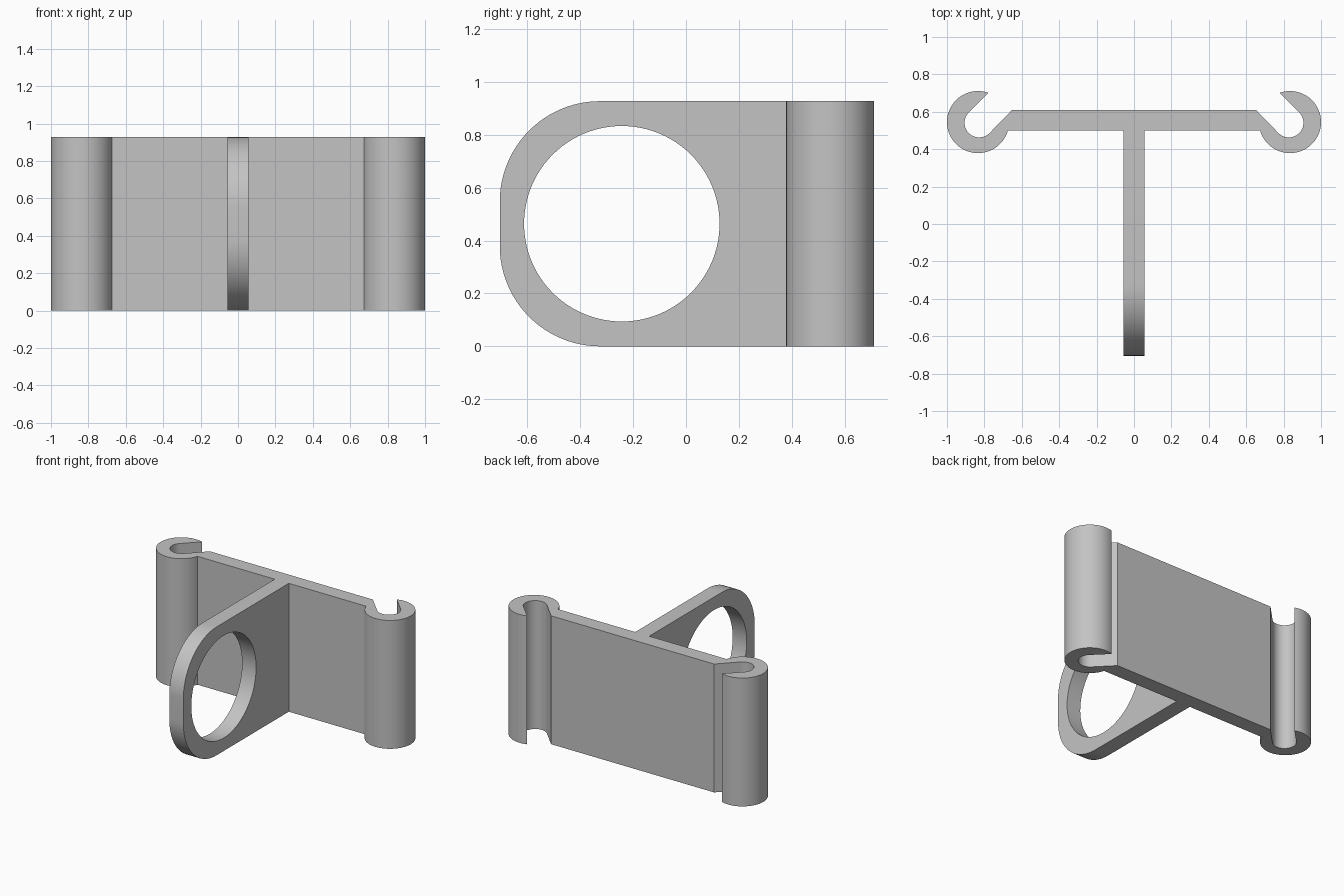
import bpy, bmesh
from math import cos, sin, radians

if "Cube" in bpy.data.objects:
    bpy.data.objects.remove(bpy.data.objects["Cube"])

HEIGHT = 0.928
FRONT = -0.705      # front of the ring web
HALF_WEB = 0.056    # half thickness of the web


def arc(cx, cy, r, start, end, steps):
    """Points on a circle from start to end, in degrees."""
    angles = [radians(start + (end - start) * i / steps) for i in range(steps + 1)]
    return [(cx + r * cos(a), cy + r * sin(a)) for a in angles]


# Left half of the T-shaped cross-section, ending in an open hook
half = [(HALF_WEB, FRONT), (HALF_WEB, 0.5)]
half += arc(0.834, 0.545, 0.166, -164.2, 109.5, 56)   # hook outside
half += arc(0.828, 0.541, 0.078, 45, -135, 32)        # hook inside
half += [(0.652, 0.61)]                               # edge of the plate
outline = half + [(-x, y) for x, y in reversed(half)]

bm = bmesh.new()
base = bm.faces.new([bm.verts.new((x, y, 0)) for x, y in outline])
extruded = bmesh.ops.extrude_face_region(bm, geom=[base])["geom"]
top = [v for v in extruded if isinstance(v, bmesh.types.BMVert)]
bmesh.ops.translate(bm, verts=top, vec=(0, 0, HEIGHT))
bmesh.ops.recalc_face_normals(bm, faces=bm.faces)

# Round the top and bottom front corners of the web
corners = [e for e in bm.edges
           if all(v.co.y < FRONT + 0.01 for v in e.verts)
           and abs(e.verts[0].co.z - e.verts[1].co.z) < 0.01]
bmesh.ops.bevel(bm, geom=corners, offset=0.38, segments=24, profile=0.5,
                affect='EDGES', clamp_overlap=False)

mesh = bpy.data.meshes.new("clip_bracket")
bm.to_mesh(mesh)
bm.free()
clip = bpy.data.objects.new("clip_bracket", mesh)
bpy.context.collection.objects.link(clip)

# Round hole through the web
bpy.ops.mesh.primitive_cylinder_add(vertices=96, radius=0.37, depth=0.4,
                                    location=(0, -0.243, HEIGHT / 2),
                                    rotation=(0, radians(90), 0))
cutter = bpy.context.object
cutter.name = "hole_cutter"
cutter.hide_render = True
cut = clip.modifiers.new("ring_hole", 'BOOLEAN')
cut.operation = 'DIFFERENCE'
cut.solver = 'EXACT'
cut.object = cutter

bpy.ops.object.select_all(action='DESELECT')
clip.select_set(True)
bpy.context.view_layer.objects.active = clip
bpy.ops.object.modifier_apply(modifier=cut.name)
bpy.data.objects.remove(cutter)

# One plain grey colour
grey = bpy.data.materials.new("plain_grey")
grey.use_nodes = True
colour = (0.55, 0.55, 0.55, 1)
grey.diffuse_color = colour
grey.node_tree.nodes["Principled BSDF"].inputs["Base Color"].default_value = colour
clip.data.materials.clear()
clip.data.materials.append(grey)

bpy.ops.object.shade_smooth_by_angle(angle=radians(30))
